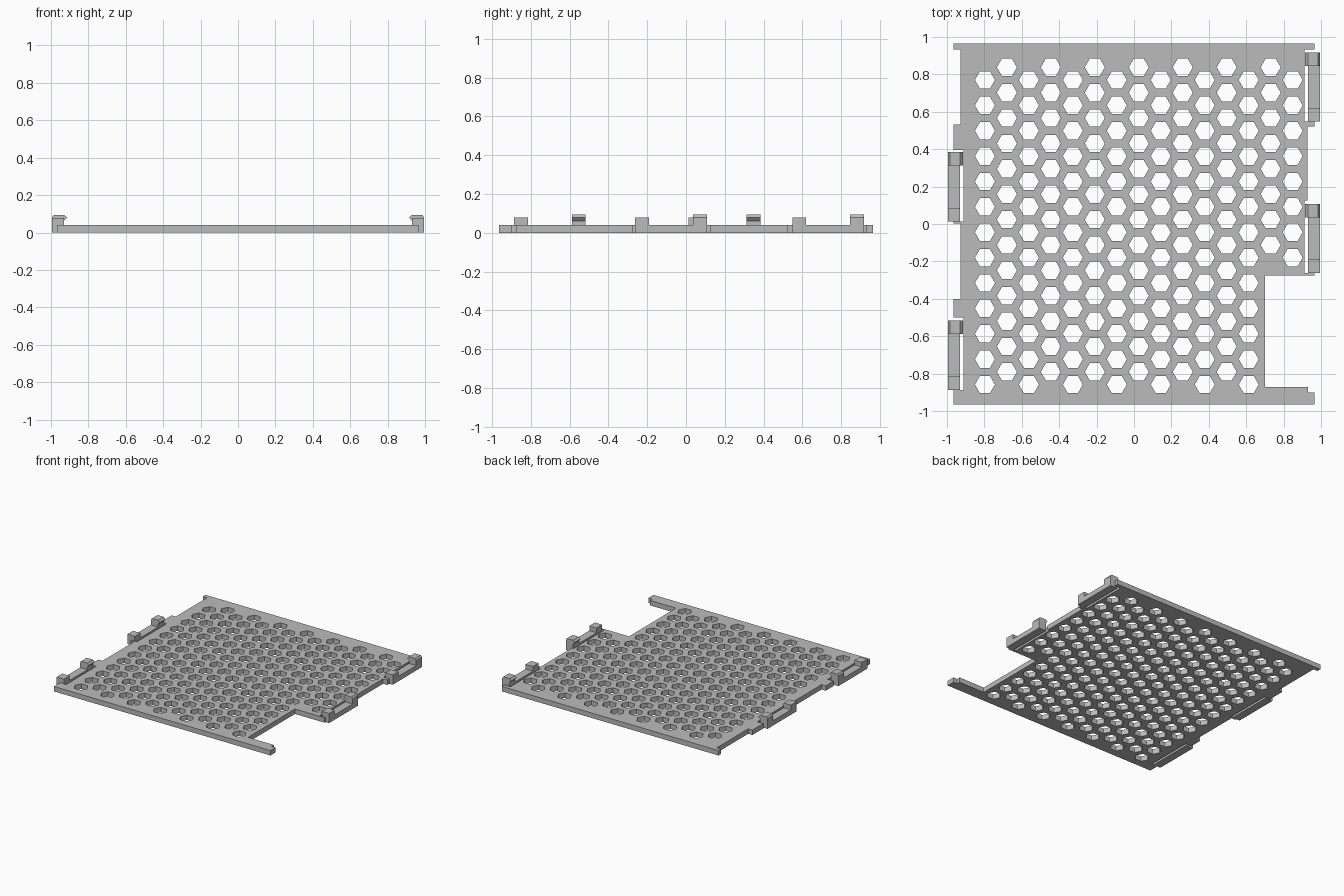
import bpy, bmesh, math
from mathutils import Matrix

if "Cube" in bpy.data.objects:
    bpy.data.objects.remove(bpy.data.objects["Cube"], do_unlink=True)

THICK = 0.04
grey = bpy.data.materials.new("plain grey")
grey.use_nodes = True
grey.diffuse_color = (0.5, 0.5, 0.5, 1)
grey.node_tree.nodes["Principled BSDF"].inputs["Base Color"].default_value = (0.5, 0.5, 0.5, 1)


def make_object(name, bm):
    bmesh.ops.recalc_face_normals(bm, faces=bm.faces)
    mesh = bpy.data.meshes.new(name)
    bm.to_mesh(mesh)
    bm.free()
    mesh.materials.append(grey)
    obj = bpy.data.objects.new(name, mesh)
    bpy.context.collection.objects.link(obj)
    return obj


def prism(bm, points, offset):
    """Extrude a closed polygon of 3D points along an offset."""
    face = bm.faces.new([bm.verts.new(p) for p in points])
    new = bmesh.ops.extrude_face_region(bm, geom=[face])["geom"]
    verts = [v for v in new if isinstance(v, bmesh.types.BMVert)]
    bmesh.ops.translate(bm, vec=offset, verts=verts)


# Panel outline with side recesses and the corner cut-out
EDGE, STEP, SLOT = 0.965, 0.928, 0.912
right = [(EDGE, -0.965), (EDGE, -0.90), (0.93, -0.90), (0.93, -0.872),
         (0.70, -0.872), (0.70, -0.275), (EDGE, -0.275), (EDGE, -0.262),
         (SLOT, -0.262), (SLOT, 0.125), (STEP, 0.125), (STEP, 0.522),
         (EDGE, 0.522), (EDGE, 0.548), (SLOT, 0.548), (SLOT, 0.932),
         (EDGE, 0.932), (EDGE, 0.965)]
left = [(EDGE, 0.965), (EDGE, 0.932), (STEP, 0.932), (STEP, 0.533),
        (EDGE, 0.533), (EDGE, 0.395), (SLOT, 0.395), (SLOT, 0.014),
        (EDGE, 0.014), (EDGE, 0.002), (STEP, 0.002), (STEP, -0.40),
        (EDGE, -0.40), (EDGE, -0.50), (SLOT, -0.50), (SLOT, -0.887),
        (EDGE, -0.887), (EDGE, -0.965)]
bm = bmesh.new()
prism(bm, [(x, y, 0) for x, y in right] + [(-x, y, 0) for x, y in left], (0, 0, THICK))
panel = make_object("vent_panel", bm)

# Honeycomb of hexagonal holes, shortened above the cut-out
PITCH, RADIUS = 0.1357, 0.0535
bm = bmesh.new()
for col in range(15):
    x = -0.797 + col * PITCH * math.sqrt(3) / 2
    top = 0.77 + (PITCH / 2 if col % 2 else 0)
    for row in range(8 if col > 12 else 13):
        bmesh.ops.create_cone(bm, cap_ends=True, segments=6, radius1=RADIUS,
                              radius2=RADIUS, depth=0.2,
                              matrix=Matrix.Translation((x, top - row * PITCH, 0))
                              @ Matrix.Rotation(math.pi / 2, 4, "Z"))
cutter = make_object("hole_cutter", bm)
cutter.hide_render = True

cut = panel.modifiers.new("holes", "BOOLEAN")
cut.operation = "DIFFERENCE"
cut.solver = "EXACT"
cut.object = cutter
bpy.context.view_layer.update()
evaluated = panel.evaluated_get(bpy.context.evaluated_depsgraph_get())
cut_mesh = bpy.data.meshes.new_from_object(evaluated)
panel.modifiers.clear()
panel.data = cut_mesh
bpy.data.objects.remove(cutter, do_unlink=True)

# Edge clips: a bar with a plain post at the front and a hooked post at the back
OUT, IN, LENGTH, POST = 0.995, 0.93, 0.37, 0.072
bar = [(OUT, 0), (OUT, THICK), (IN, THICK), (IN, 0)]
plain = [(OUT, 0), (OUT, 0.078), (IN, 0.078), (IN, 0)]
hook = [(OUT, 0), (OUT, 0.08), (0.985, 0.094), (0.929, 0.094),
        (0.915, 0.079), (IN, 0.062), (IN, 0)]


def clip(name, side, y):
    sections = [(plain, y, POST), (bar, y + POST, LENGTH - 2 * POST),
                (hook, y + LENGTH - POST, POST)]
    bm = bmesh.new()
    for profile, start, length in sections:
        prism(bm, [(side * px, start, pz) for px, pz in profile], (0, length, 0))
    make_object(name, bm)


clip("left_back_clip", 1, 0.548)
clip("left_front_clip", 1, -0.262)
clip("right_back_clip", -1, 0.014)
clip("right_front_clip", -1, -0.887)
